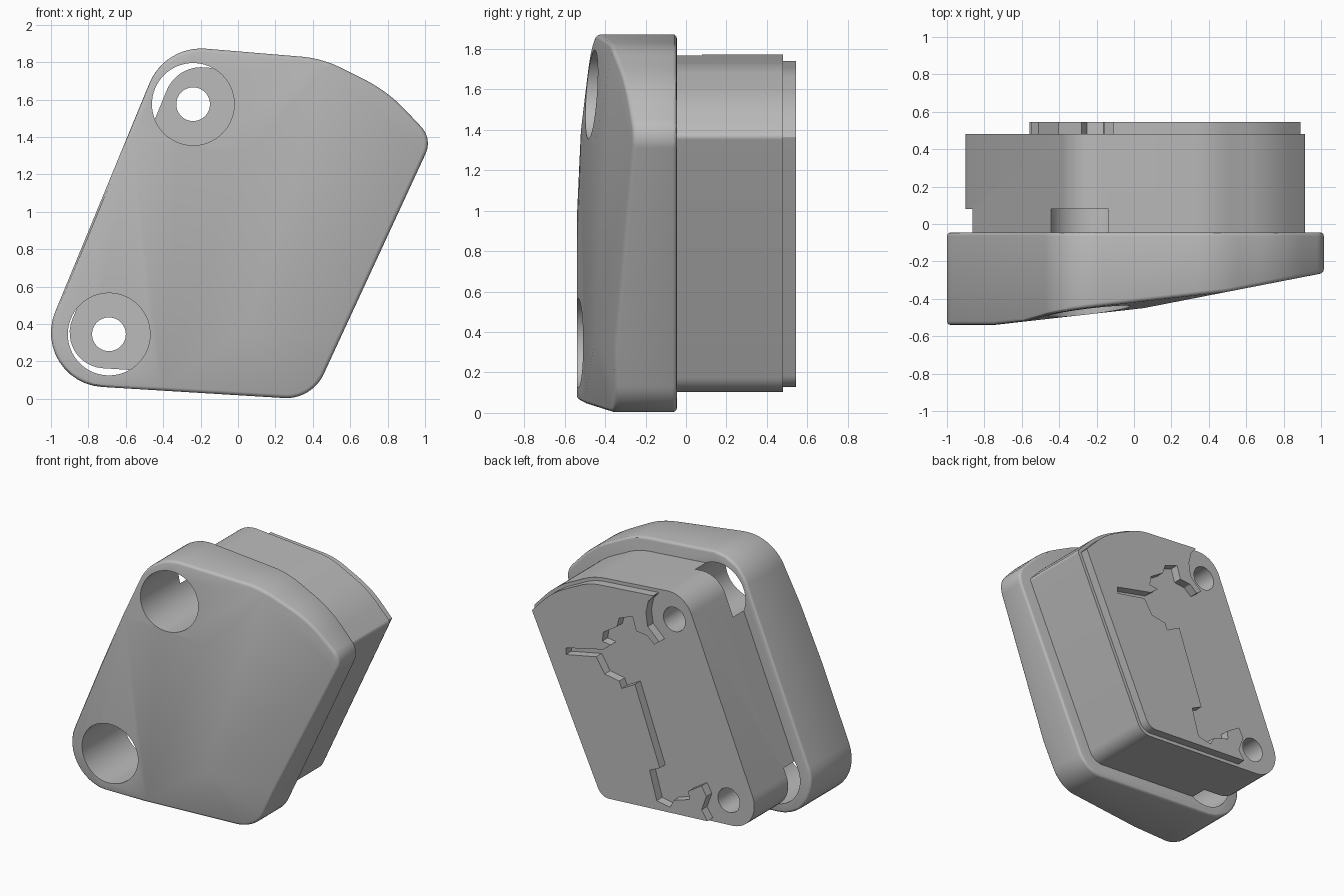
import bpy, bmesh, math
from mathutils import Vector

cube = bpy.data.objects.get("Cube")
if cube:
    bpy.data.objects.remove(cube)

grey = bpy.data.materials.new("plain grey")
grey.use_nodes = True
colour = (0.5, 0.5, 0.5, 1)
grey.diffuse_color = colour
grey.node_tree.nodes["Principled BSDF"].inputs["Base Color"].default_value = colour

# Outline corners: x, z, corner radius
CORNERS = [(-0.39, 1.89, 0.3), (0.45, 1.82, 0.6), (0.80, 1.645, 0.8), (1.04, 1.39, 0.13),
           (0.395, -0.005, 0.22), (-1.133, 0.088, 0.29)]
HOLES = [(-0.24, 1.575), (-0.69, 0.345)]
PLATE_BACK, LEDGE, BODY_BACK, TOP_BACK = -0.045, 0.08, 0.48, 0.545


def rounded_outline(corners, inset=0.0, steps=12):
    """Clockwise polygon with arc corners, moved inwards by inset."""
    pts = []
    for i, (x, z, r) in enumerate(corners):
        p = Vector((x, z))
        a = (Vector(corners[i - 1][:2]) - p).normalized()
        b = (Vector(corners[(i + 1) % len(corners)][:2]) - p).normalized()
        half = a.angle(b) / 2
        centre = p + (a + b).normalized() * r / math.sin(half)
        start = p + a * r / math.tan(half) - centre
        turn = math.pi - 2 * half
        for k in range(steps + 1):
            t = -turn * k / steps
            c, s = math.cos(t), math.sin(t)
            d = Vector((start.x * c - start.y * s, start.x * s + start.y * c))
            pts.append(centre + d * (r - inset) / r)
    return pts


def circle(centre, radius, sides=64):
    return [Vector((centre[0] + radius * math.cos(math.tau * k / sides),
                    centre[1] + radius * math.sin(math.tau * k / sides))) for k in range(sides)]


def prism(name, outline, front, back, cuts=()):
    """Extrude an x-z outline along y; each cut keeps what lies behind its plane."""
    bm = bmesh.new()
    face = bm.faces.new([bm.verts.new((p[0], front, p[1])) for p in outline])
    ext = bmesh.ops.extrude_face_region(bm, geom=[face])
    bmesh.ops.translate(bm, vec=(0, back - front, 0),
                        verts=[v for v in ext["geom"] if isinstance(v, bmesh.types.BMVert)])
    for a, b, c in cuts:
        a, b, c = Vector(a), Vector(b), Vector(c)
        n = (b - a).cross(c - a).normalized()
        if n.y > 0:
            n = -n
        res = bmesh.ops.bisect_plane(bm, geom=bm.verts[:] + bm.edges[:] + bm.faces[:],
                                     plane_co=a, plane_no=n, clear_outer=True)
        rim = [e for e in res["geom_cut"] if isinstance(e, bmesh.types.BMEdge) and e.is_boundary]
        if rim:
            bmesh.ops.edgeloop_fill(bm, edges=rim)
    bmesh.ops.recalc_face_normals(bm, faces=bm.faces)
    mesh = bpy.data.meshes.new(name)
    bm.to_mesh(mesh)
    bm.free()
    mesh.materials.append(grey)
    obj = bpy.data.objects.new(name, mesh)
    bpy.context.collection.objects.link(obj)
    return obj


def apply(obj, kind, **settings):
    mod = obj.modifiers.new(kind, kind)
    for key, value in settings.items():
        setattr(mod, key, value)
    bpy.ops.object.select_all(action='DESELECT')
    bpy.context.view_layer.objects.active = obj
    obj.select_set(True)
    bpy.ops.object.modifier_apply(modifier=mod.name)


def boolean(obj, cutter, operation='DIFFERENCE'):
    cutter.hide_render = True
    apply(obj, 'BOOLEAN', object=cutter, operation=operation, solver='EXACT')
    bpy.data.objects.remove(cutter)


# Front plate with a sloping, faceted face
facets = [
    ((-1, -0.54, 0), (-1, -0.54, 1), (1, -0.54, 0)),
    ((-0.75, -0.54, 0), (-0.75, -0.54, 1), (0.05, -0.45, 0)),
    ((0.05, -0.45, 0), (0.05, -0.45, 1), (1, -0.265, 0)),
    ((-0.42, -0.503, 0.05), (0.04, -0.451, 0.36), (0.27, -0.37, 0)),
    ((-0.5, -0.511, 1.4), (-0.3, -0.455, 1.85), (0.38, -0.375, 1.82)),
]
plate = prism("front_plate", rounded_outline(CORNERS), -0.7, PLATE_BACK, facets)
apply(plate, 'BEVEL', width=0.02, segments=3, limit_method='ANGLE', angle_limit=math.radians(40))

# Inset body behind the plate
body = prism("body", rounded_outline(CORNERS, 0.1), PLATE_BACK - 0.002, BODY_BACK)

# Wide screw wells and narrow through holes
for centre in HOLES:
    boolean(plate, prism("well_cutter", circle(centre, 0.22), -1, 0.02))
    boolean(body, prism("ledge_cutter", circle(centre, 0.22), -1, LEDGE))
    boolean(body, prism("hole_cutter", circle(centre, 0.09), -1, 1))

# Raised back layer with a stepped, winding edge
winding = [(-0.11, 2), (-0.11, 1.735), (-0.07, 1.69), (-0.05, 1.6), (-0.065, 1.5), (-0.16, 1.41),
           (-0.12, 1.38), (-0.06, 1.43), (0.03, 1.44), (0.06, 1.54), (0.17, 1.5), (0.19, 1.43),
           (0.3, 1.36), (0.31, 1.29), (0.24, 1.28), (0.3, 1.23), (0.61, 1.16), (0.61, 1.11),
           (0.36, 1.16), (0.29, 1.05), (0.17, 1.03), (0.15, 0.98), (0.04, 1.04), (-0.165, 0.47),
           (-0.08, 0.43), (-0.14, 0.22), (-0.25, 0.2), (-0.28, 0.26), (-0.41, 0.3), (-0.4, 0.36),
           (-0.51, 0.43), (-0.55, 0.36), (-0.51, 0.25), (-0.57, 0.16), (-0.57, -0.2),
           (1.3, -0.2), (1.3, 2)]
layer = prism("raised_back_layer", rounded_outline(CORNERS, 0.125), BODY_BACK - 0.002, TOP_BACK)
boolean(layer, prism("region_cutter", winding, 0.3, 0.8), 'INTERSECT')

for obj in (plate, body, layer):
    bpy.ops.object.select_all(action='DESELECT')
    bpy.context.view_layer.objects.active = obj
    obj.select_set(True)
    bpy.ops.object.shade_smooth_by_angle(angle=math.radians(30))
